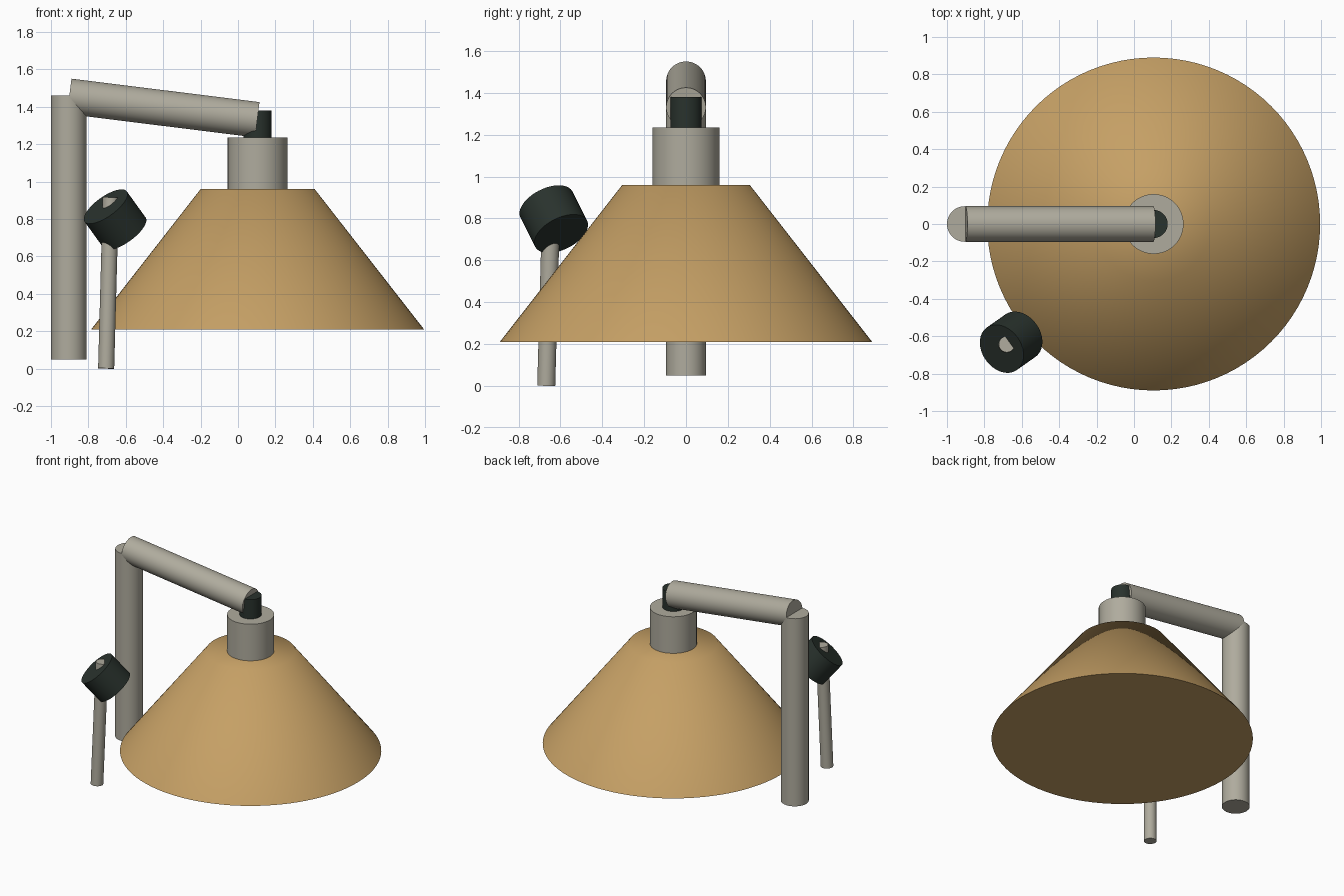
import bpy
from math import radians
from mathutils import Vector

cube = bpy.data.objects.get("Cube")
if cube:
    bpy.data.objects.remove(cube, do_unlink=True)


def material(name, rgb):
    mat = bpy.data.materials.new(name)
    mat.use_nodes = True
    color = (*rgb, 1)
    mat.diffuse_color = color
    mat.node_tree.nodes["Principled BSDF"].inputs["Base Color"].default_value = color
    return mat


def rod(name, start, end, mat, radius, end_radius=None, sides=48):
    """Capped cylinder or cone running from start to end."""
    start, end = Vector(start), Vector(end)
    axis = end - start
    bpy.ops.mesh.primitive_cone_add(
        vertices=sides, radius1=radius,
        radius2=radius if end_radius is None else end_radius,
        depth=axis.length, location=(start + end) / 2,
        rotation=axis.to_track_quat('Z', 'Y').to_euler())
    obj = bpy.context.object
    obj.name = name
    obj.data.materials.append(mat)
    bpy.ops.object.shade_smooth_by_angle(angle=radians(60))
    return obj


metal = material("warm grey metal", (0.43, 0.41, 0.34))
tan = material("tan shade", (0.56, 0.35, 0.13))
dark = material("dark green black", (0.022, 0.032, 0.026))

# Lamp shade with its collar and socket, all on one vertical axis
hub = 0.105
rod("lamp_shade", (hub, 0, 0.21), (hub, 0, 0.96), tan, 0.89, 0.305, 96)
rod("collar", (hub, 0, 0.94), (hub, 0, 1.235), metal, 0.16)
rod("socket", (hub, 0, 1.2), (hub, 0, 1.38), dark, 0.075)

# Upright post and sloping arm
rod("post", (-0.905, 0, 0.05), (-0.905, 0, 1.46), metal, 0.095)
rod("arm", (-0.902, 0, 1.456), (0.103, 0, 1.331), metal, 0.095)

# Pull stick running through a tilted knob
rod("pull_stick", (-0.705, -0.668, 0.001), (-0.68, -0.643, 0.915), metal, 0.043)
knob_centre = Vector((-0.657, -0.632, 0.797))
half_axis = Vector((-0.54, -0.38, 0.75)).normalized() * 0.093
rod("pull_knob", knob_centre - half_axis, knob_centre + half_axis, dark, 0.139)
